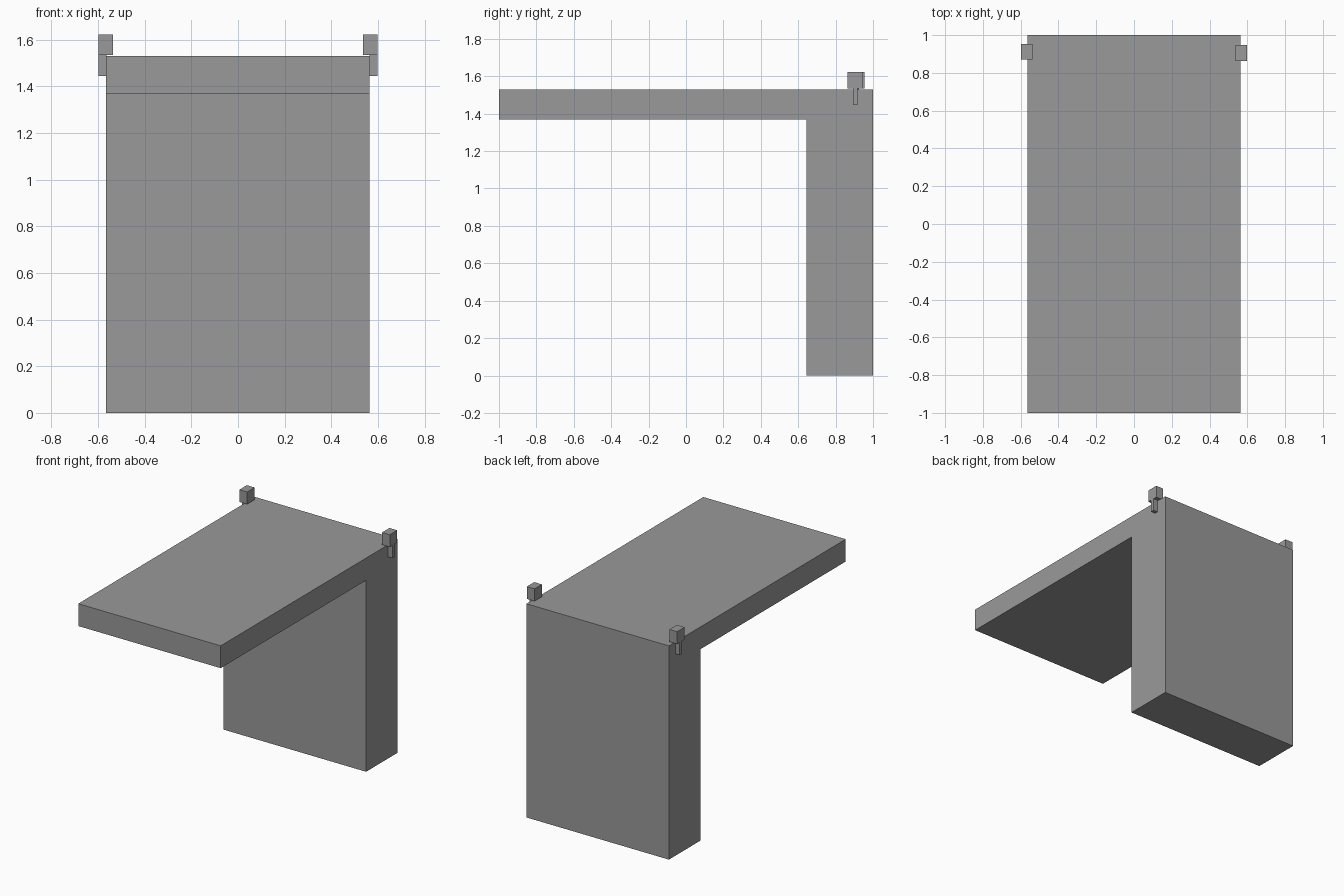
import bpy, bmesh
from mathutils import Vector

cube = bpy.data.objects.get("Cube")
if cube:
    bpy.data.objects.remove(cube, do_unlink=True)

grey = bpy.data.materials.new("mid grey")
grey.use_nodes = True
colour = (0.32, 0.32, 0.32, 1)
grey.diffuse_color = colour
grey.node_tree.nodes["Principled BSDF"].inputs["Base Color"].default_value = colour


def extrude_profile(name, profile, x0, x1):
    """Extrude a (y, z) outline from x0 to x1."""
    bm = bmesh.new()
    face = bm.faces.new([bm.verts.new((x0, y, z)) for y, z in profile])
    result = bmesh.ops.extrude_face_region(bm, geom=[face])
    moved = [v for v in result["geom"] if isinstance(v, bmesh.types.BMVert)]
    bmesh.ops.translate(bm, verts=moved, vec=Vector((x1 - x0, 0, 0)))
    bmesh.ops.recalc_face_normals(bm, faces=bm.faces)
    mesh = bpy.data.meshes.new(name)
    bm.to_mesh(mesh)
    bm.free()
    mesh.materials.append(grey)
    obj = bpy.data.objects.new(name, mesh)
    bpy.context.collection.objects.link(obj)
    return obj


def rectangle(y0, y1, z0, z1):
    return [(y0, z0), (y1, z0), (y1, z1), (y0, z1)]


# Overhanging slab and upright in one bent body
TOP, UNDERSIDE, LEG_FRONT = 1.53, 1.37, 0.645
extrude_profile("bent_body", [(-1, UNDERSIDE), (LEG_FRONT, UNDERSIDE), (LEG_FRONT, 0),
                              (1, 0), (1, TOP), (-1, TOP)], -0.565, 0.563)

# Small corner clips: a block on the top edge with a narrow pin down the side
for side, sign, y in (("left", 1, 0.905), ("right", -1, 0.912)):
    extrude_profile(side + "_clip_block", rectangle(y - 0.042, y + 0.042, 1.535, 1.623),
                    sign * 0.537, sign * 0.598)
    extrude_profile(side + "_clip_pin", rectangle(y - 0.013, y + 0.013, 1.445, 1.535),
                    sign * 0.563, sign * 0.598)
